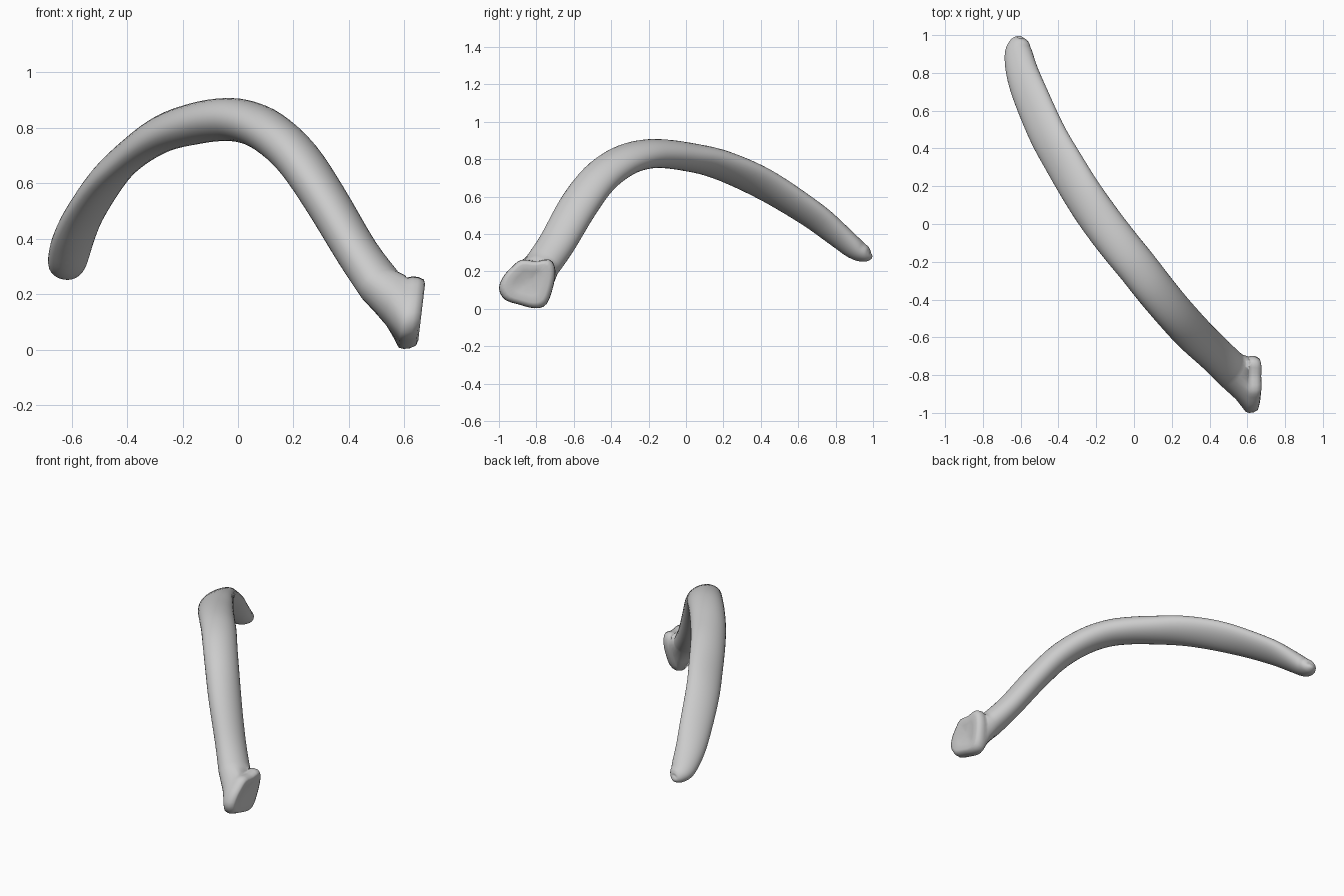
import bpy, bmesh, math
from mathutils import Vector

if "Cube" in bpy.data.objects:
    bpy.data.objects.remove(bpy.data.objects["Cube"])

SIDES = 32
STEPS = 4

# Shaft stations, tip to neck: centre x, y, z, section half-width, half-thickness, twist (degrees)
STATIONS = [
    (-.602, .992, .290, .010, .008, -15),
    (-.604, .982, .288, .034, .028, -15),
    (-.608, .955, .295, .057, .044, -18),
    (-.612, .900, .323, .076, .054, -20),
    (-.592, .800, .405, .090, .055, -23),
    (-.548, .680, .500, .100, .054, -25),
    (-.460, .480, .630, .107, .056, -28),
    (-.370, .320, .715, .110, .059, -28),
    (-.270, .155, .780, .109, .067, -22),
    (-.170, .010, .812, .108, .074, -10),
    (-.070, -.120, .829, .107, .077, 0),
    (.020, -.230, .824, .107, .078, 8),
    (.110, -.345, .785, .107, .079, 16),
    (.210, -.465, .695, .107, .079, 22),
    (.310, -.575, .550, .107, .078, 26),
    (.430, -.690, .350, .101, .076, 26),
    (.515, -.772, .230, .101, .080, 20),
]

# Outline of the flared end, as (y, z)
HEAD = [(-1.0, .11), (-.975, .175), (-.93, .225), (-.88, .262), (-.80, .255), (-.725, .262),
        (-.698, .20), (-.715, .10), (-.75, .02), (-.81, .003), (-.89, .022), (-.97, .05)]


def catmull(p0, p1, p2, p3, t):
    return [0.5 * (2 * b + (c - a) * t + (2 * a - 5 * b + 4 * c - d) * t * t
                   + (3 * b - a - 3 * c + d) * t ** 3)
            for a, b, c, d in zip(p0, p1, p2, p3)]


def smooth_path(pts, steps):
    ext = [pts[0]] + list(pts) + [pts[-1]]
    out = [catmull(*ext[i:i + 4], k / steps) for i in range(len(pts) - 1) for k in range(steps)]
    return out + [list(pts[-1])]


def smooth_loop(pts, count):
    n, out = len(pts), []
    for k in range(count):
        f = k * n / count
        i = int(f)
        out.append(catmull(*[pts[(i + j) % n] for j in (-1, 0, 1, 2)], f - i))
    return out


# Elliptical, twisting sections along the shaft
path = smooth_path(STATIONS, STEPS)
rings = []
for i, s in enumerate(path):
    before, after = path[max(i - 1, 0)], path[min(i + 1, len(path) - 1)]
    t = (Vector(after[:3]) - Vector(before[:3])).normalized()
    n = t.cross(Vector((0, 0, 1))).normalized()
    m = n.cross(t)
    w = math.radians(s[5])
    u, v = n * math.cos(w) + m * math.sin(w), m * math.cos(w) - n * math.sin(w)
    c = Vector(s[:3])
    rings.append([c + u * s[3] * math.cos(a) + v * s[4] * math.sin(a)
                  for a in (2 * math.pi * k / SIDES for k in range(SIDES))])

# Flared end: match the outline's start point and direction to the last shaft section
loop = [Vector((.597 + .12 * z, y, z)) for y, z in smooth_loop(HEAD, SIDES)]
options = [o[k:] + o[:k] for o in (loop, loop[::-1]) for k in range(SIDES)]
centre = sum(loop, Vector()) / SIDES
shift = Vector(path[-1][:3]) - centre
loop = min(options, key=lambda o: sum((p + shift - q).length_squared for p, q in zip(o, rings[-1])))


def head_ring(scale, dx):
    return [centre + (p - centre) * scale + Vector((dx, 0, 0)) for p in loop]


rings.append([q.lerp(p, .55) for p, q in zip(head_ring(.95, 0), rings[-1])])
for scale, dx in ((.97, -.018), (1, 0), (.985, .022), (.91, .043), (.78, .049), (.5, .042), (.2, .034)):
    rings.append(head_ring(scale, dx))

# Skin the sections into one closed bone
bm = bmesh.new()
grid = [[bm.verts.new(p) for p in r] for r in rings]
for a, b in zip(grid, grid[1:]):
    for k in range(SIDES):
        j = (k + 1) % SIDES
        bm.faces.new((a[k], a[j], b[j], b[k]))
bm.faces.new(grid[0])
bm.faces.new(grid[-1])
bmesh.ops.recalc_face_normals(bm, faces=bm.faces)
mesh = bpy.data.meshes.new("curved_bone")
bm.to_mesh(mesh)
bm.free()
for p in mesh.polygons:
    p.use_smooth = True
bone = bpy.data.objects.new("curved_bone", mesh)
bpy.context.collection.objects.link(bone)
